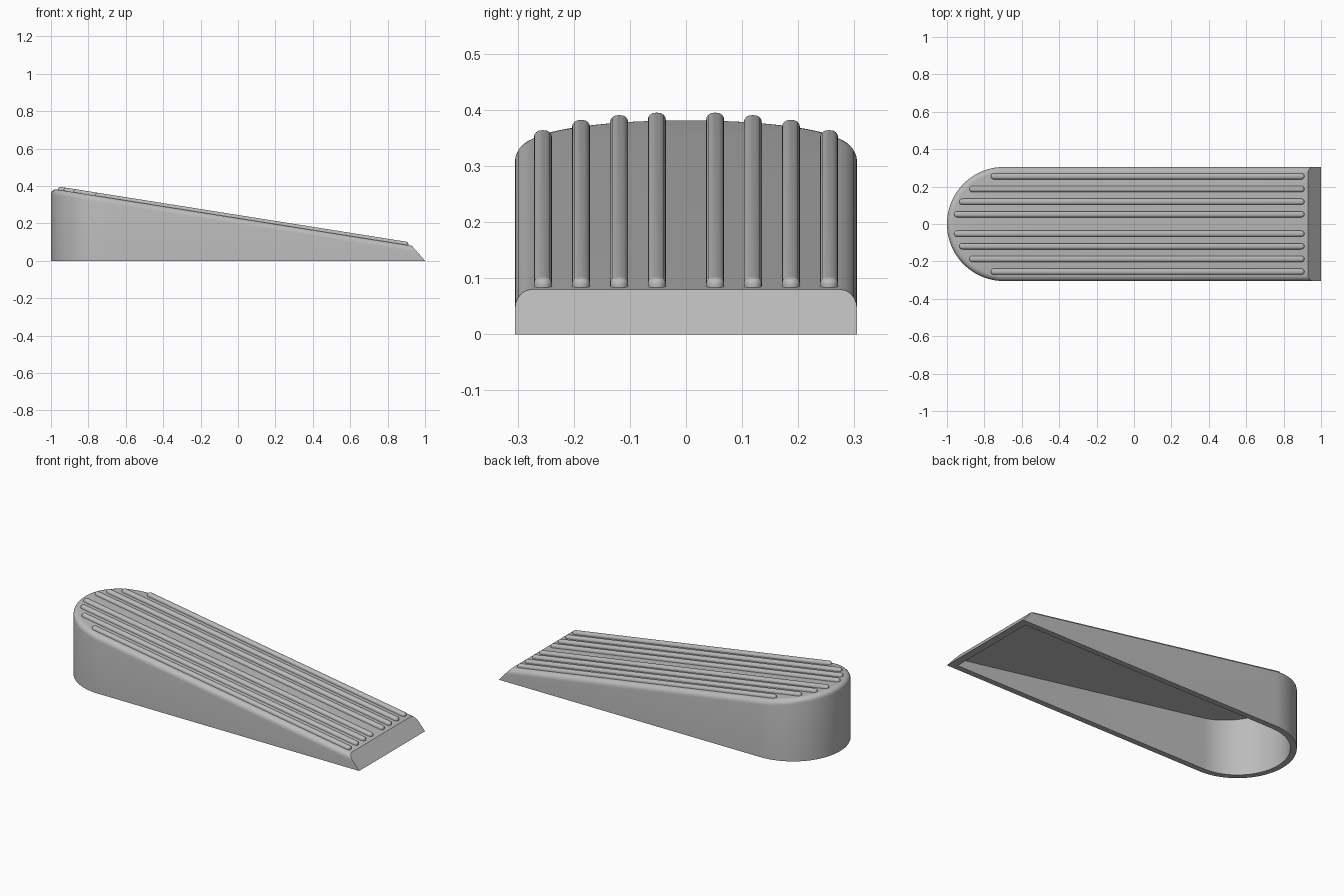
import bpy, bmesh, math
from mathutils import Matrix, Vector

cube = bpy.data.objects.get("Cube")
if cube:
    bpy.data.objects.remove(cube, do_unlink=True)

HALF = 0.305          # half width, also the radius of the round end
CENTRE = HALF - 1     # x of the round end's centre
WALL = 0.033
SLOPE = 0.1586
ANGLE = math.atan(SLOPE)

rubber = bpy.data.materials.new("grey_rubber")
rubber.use_nodes = True
colour = (0.5, 0.5, 0.5, 1)
rubber.diffuse_color = colour
rubber.node_tree.nodes["Principled BSDF"].inputs["Base Color"].default_value = colour


def top_z(x):
    return 0.386 - SLOPE * (x + 1)


def finish(bm, name):
    bmesh.ops.recalc_face_normals(bm, faces=bm.faces)
    mesh = bpy.data.meshes.new(name)
    bm.to_mesh(mesh)
    bm.free()
    mesh.materials.append(rubber)
    obj = bpy.data.objects.new(name, mesh)
    bpy.context.collection.objects.link(obj)
    bpy.ops.object.select_all(action='DESELECT')
    obj.select_set(True)
    bpy.context.view_layer.objects.active = obj
    bpy.ops.object.shade_smooth_by_angle(angle=math.radians(30))
    return obj


def arc(cx, cy, r, start, end, steps):
    angles = [start + (end - start) * i / steps for i in range(steps + 1)]
    return [(cx + r * math.cos(a), cy + r * math.sin(a)) for a in angles]


def ring(bm, inset, tip_x, drop=None):
    """Round-ended outline; lies on the floor, or below the sloping top by drop."""
    r = HALF - inset
    pts = arc(CENTRE, 0, r, math.pi / 2, 3 * math.pi / 2, 48)
    pts += [(tip_x, -r), (tip_x, r)]
    return [bm.verts.new((x, y, 0 if drop is None else top_z(x) - drop)) for x, y in pts]


def bridge(bm, a, b):
    for i in range(len(a)):
        j = (i + 1) % len(a)
        bm.faces.new((a[i], a[j], b[j], b[i]))


# Hollow wedge body: outer shell, floor rim and cavity
bm = bmesh.new()
outer_low = ring(bm, 0, 1)
outer_top = ring(bm, 0, 0.93, 0)
inner_low = ring(bm, WALL, 0.956)
inner_top = ring(bm, WALL, 0.92, WALL * 1.1)
bridge(bm, outer_low, outer_top)
bridge(bm, outer_low, inner_low)
bridge(bm, inner_low, inner_top)
bm.faces.new(outer_top)
bm.faces.new(inner_top)
bmesh.ops.recalc_face_normals(bm, faces=bm.faces)

# Round the upper rim, leaving the front lip crisp
lip = set(outer_top[-2:])
rim = set(outer_top)
edges = [e for e in bm.edges if set(e.verts) <= rim and set(e.verts) != lip]
bmesh.ops.bevel(bm, geom=edges, offset=0.03, segments=5, profile=0.5, affect='EDGES')
finish(bm, "wedge_body")


# Raised grip ribs with rounded ends and tops
def grip_rib(name, y, back, front=0.91):
    r, sunk, height = 0.016, 0.008, 0.017
    half = (front - back) / 2 / math.cos(ANGLE) - r
    bm = bmesh.new()
    pts = arc(half, 0, r, -math.pi / 2, math.pi / 2, 12)
    pts += arc(-half, 0, r, math.pi / 2, 3 * math.pi / 2, 12)
    base = bm.faces.new([bm.verts.new((x, v, -sunk)) for x, v in pts])
    moved = bmesh.ops.extrude_face_region(bm, geom=[base])["geom"]
    top = [g for g in moved if isinstance(g, bmesh.types.BMVert)]
    bmesh.ops.translate(bm, verts=top, vec=(0, 0, sunk + height))
    bmesh.ops.recalc_face_normals(bm, faces=bm.faces)
    edges = [e for e in bm.edges if all(v.co.z > 0 for v in e.verts)]
    bmesh.ops.bevel(bm, geom=edges, offset=0.012, segments=4, profile=0.5, affect='EDGES')
    mid = (front + back) / 2
    place = Matrix.Translation(Vector((mid, y, top_z(mid)))) @ Matrix.Rotation(ANGLE, 4, 'Y')
    bmesh.ops.transform(bm, matrix=place, verts=bm.verts)
    finish(bm, name)


for i, (y, back) in enumerate([(0.052, -0.962), (0.119, -0.934), (0.187, -0.88), (0.255, -0.765)]):
    grip_rib(f"back_grip_rib_{i + 1}", y, back)
    grip_rib(f"front_grip_rib_{i + 1}", -y, back)
